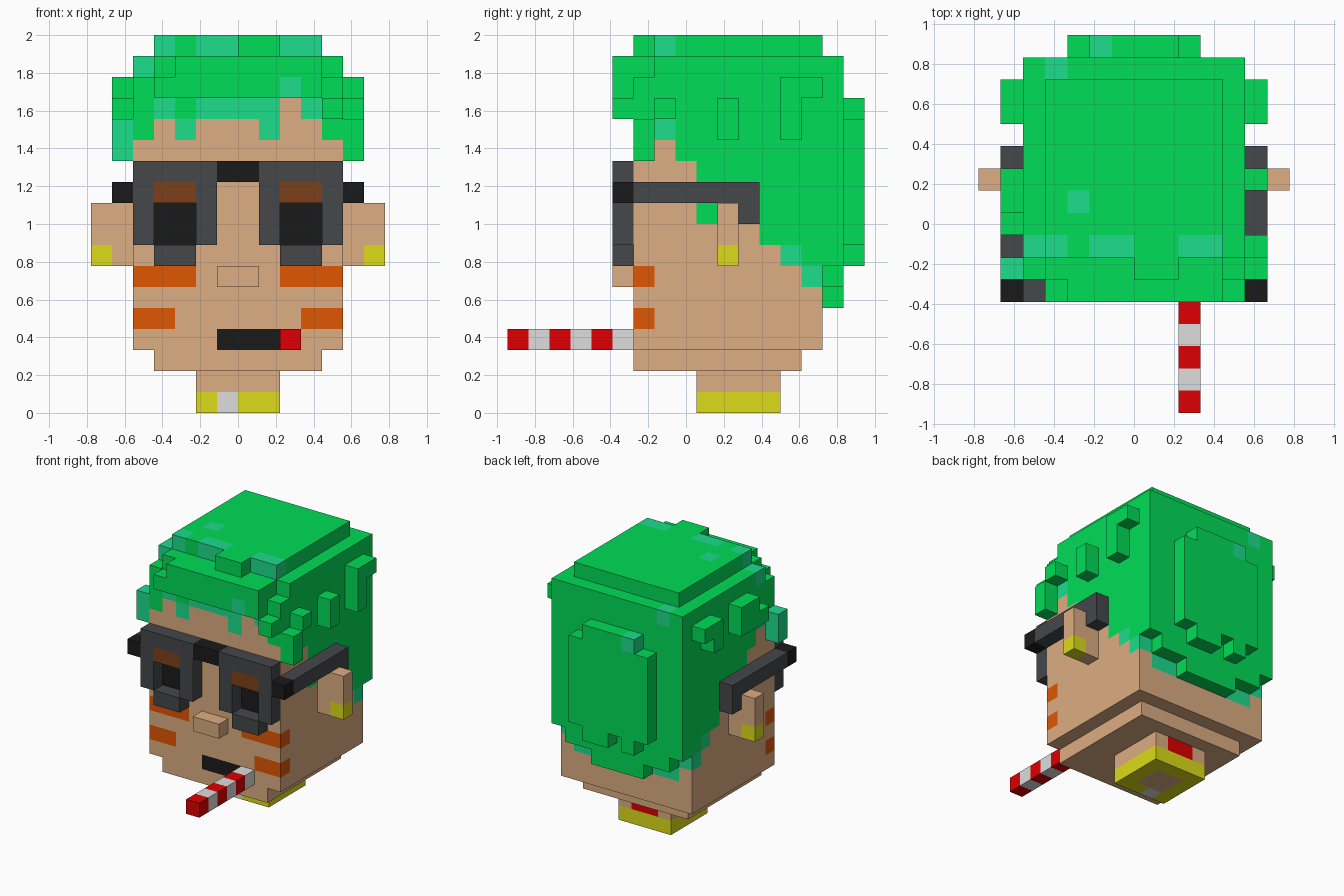
import bpy, bmesh
from math import radians

cube = bpy.data.objects.get("Cube")
if cube:
    bpy.data.objects.remove(cube, do_unlink=True)

U = 1 / 9  # size of one block


def lin(c):
    c /= 255
    return c / 12.92 if c <= 0.04045 else ((c + 0.055) / 1.055) ** 2.4


COLOURS = {
    "green": (1, 221, 87), "teal": (28, 221, 140), "skin": (221, 174, 130),
    "charcoal": (69, 71, 74), "black": (26, 26, 26), "brown": (124, 64, 25),
    "orange": (224, 87, 2), "gold": (220, 220, 25), "red": (221, 0, 2),
    "light_grey": (221, 221, 221),
}
MATS = {}
for name, rgb in COLOURS.items():
    m = bpy.data.materials.new(name)
    m.use_nodes = True
    col = (*[lin(c) for c in rgb], 1)
    m.diffuse_color = col
    bsdf = m.node_tree.nodes["Principled BSDF"]
    bsdf.inputs["Base Color"].default_value = col
    bsdf.inputs["Roughness"].default_value = 0.8
    MATS[name] = m

cells = {}  # block position -> (part, colour)


def box(part, colour, x0, x1, y0, y1, z0, z1):
    """Fill a range of blocks; later boxes overwrite earlier ones."""
    for x in range(x0, x1):
        for y in range(y0, y1):
            for z in range(z0, z1):
                cells[x, y, z] = (part, colour)


def pair(part, colour, x0, x1, *yz):
    """Fill a box and its mirror image across x = 0."""
    box(part, colour, x0, x1, *yz)
    box(part, colour, -x1, -x0, *yz)


def paint(colour, x0, x1, y0, y1, z0, z1):
    """Recolour the filled blocks in a range."""
    for (x, y, z), (part, _) in list(cells.items()):
        if x0 <= x < x1 and y0 <= y < y1 and z0 <= z < z1:
            cells[x, y, z] = (part, colour)


# Neck with collar
box("neck", "skin", -2, 2, 1, 5, 0, 2)
paint("gold", -2, 2, 1, 5, 0, 1)
paint("skin", -1, 1, 2, 4, 0, 1)
paint("light_grey", -1, 0, 1, 2, 0, 1)
paint("red", -1, 1, 4, 5, 1, 2)

# Head, chin, nose
box("head", "skin", -5, 5, -2, 7, 3, 17)
box("head", "skin", -4, 4, -2, 6, 2, 3)
box("nose", "skin", -1, 1, -3, -2, 6, 7)

# Face markings, eyes and mouth
for x0, x1, z, h, colour in [(2, 5, 6, 1, "orange"), (3, 5, 4, 1, "orange"),
                             (2, 4, 8, 2, "black")]:
    paint(colour, x0, x1, -2, -1, z, z + h)
    paint(colour, -x1, -x0, -2, -1, z, z + h)
paint("black", -1, 2, -2, -1, 3, 4)

# Hair mass: fringe along the front, hairline falling towards the back
for x, z in zip(range(-5, 5), [13, 14, 13, 14, 14, 14, 13, 15, 14, 13]):
    box("hair", "green", x, x + 1, -2, -1, z, 17)
for y, z in zip(range(-1, 7), [13, 12, 9, 9, 9, 8, 7, 6]):
    box("hair", "green", -5, 5, y, y + 1, z, 17)
for x in (-5, 4):  # stepped front corners
    del cells[x, -2, 16]

# Hair crown and front overhang
box("hair", "green", -4, 4, -1, 7, 17, 18)
box("hair", "green", 0, 2, -2, -1, 17, 18)
box("hair", "green", -4, 4, -3, -2, 15, 16)
box("hair", "green", -3, 4, -3, -2, 16, 17)
box("hair", "green", 4, 5, -3, -2, 14, 15)

# Hair back, in two layers
for half, z in [(5, 7), (4, 6), (2, 5)]:
    box("hair", "green", -half, half, 7, 8, z, 17)
box("hair", "green", -3, 3, 8, 9, 8, 14)
box("hair", "green", -2, 2, 8, 9, 8, 15)
box("hair", "green", 0, 2, 8, 9, 7, 8)
box("hair", "green", -2, -1, 8, 9, 7, 8)

# Side locks
pair("side_locks", "green", 5, 6, 5, 7, 15, 16)
pair("side_locks", "green", 5, 6, 5, 6, 14, 15)
box("side_locks", "green", 5, 6, 5, 6, 13, 14)
box("side_locks", "green", 5, 6, 2, 3, 13, 15)
box("side_locks", "green", 5, 6, -1, 0, 14, 15)
box("side_locks", "green", 5, 6, -2, -1, 12, 14)
box("side_locks", "green", -6, -5, 1, 3, 14, 16)
box("side_locks", "green", -6, -5, 0, 1, 14, 15)
box("side_locks", "teal", -6, -5, -2, -1, 12, 14)

# Teal tufts
for x0, x1, y0, y1, z in [
        (-2, 2, -2, -1, 14), (-4, -3, -2, -1, 14), (3, 4, -2, -1, 14),
        (-3, -2, -2, -1, 13), (1, 2, -2, -1, 13), (2, 3, -3, -1, 15),
        (-5, -4, -1, 0, 16), (-4, -3, -1, 0, 17), (-2, 0, -1, 0, 17),
        (2, 4, -1, 0, 17), (-3, -2, 1, 2, 17), (-4, -3, 7, 8, 16),
        (-2, -1, 8, 9, 14), (-5, 5, -1, 0, 13), (-5, 5, 5, 6, 7),
        (-5, 5, 6, 7, 6), (2, 4, 6, 7, 5), (-4, -2, 6, 7, 5)]:
    paint("teal", x0, x1, y0, y1, z, z + 1)

# Glasses: rims with open lenses and brown upper lens, bridge, hinges, arms
for x in (-5, 1):
    box("glasses", "charcoal", x, x + 4, -3, -2, 8, 12)
    box("glasses", "charcoal", x + 1, x + 3, -3, -2, 7, 8)
    box("glasses", "brown", x + 1, x + 3, -3, -2, 10, 11)
    for lx in (x + 1, x + 2):
        for z in (8, 9):
            del cells[lx, -3, z]
box("glasses", "black", -1, 1, -3, -2, 11, 12)
pair("glasses", "charcoal", 5, 6, -2, 4, 10, 11)
pair("glasses", "charcoal", 5, 6, 3, 4, 9, 10)
pair("glasses", "black", 5, 6, -3, -2, 10, 11)

# Ears with earrings
pair("ears", "skin", 5, 7, 2, 3, 7, 10)
pair("ears", "gold", 6, 7, 2, 3, 7, 8)

# Striped stick in the mouth
for i in range(6):
    box("striped_stick", "light_grey" if i % 2 else "red", 2, 3, i - 8, i - 7, 3, 4)

# Corner offsets of each block side, by outward direction
SIDES = {
    (1, 0, 0): [(1, 0, 0), (1, 1, 0), (1, 1, 1), (1, 0, 1)],
    (-1, 0, 0): [(0, 0, 0), (0, 0, 1), (0, 1, 1), (0, 1, 0)],
    (0, 1, 0): [(0, 1, 0), (0, 1, 1), (1, 1, 1), (1, 1, 0)],
    (0, -1, 0): [(0, 0, 0), (1, 0, 0), (1, 0, 1), (0, 0, 1)],
    (0, 0, 1): [(0, 0, 1), (1, 0, 1), (1, 1, 1), (0, 1, 1)],
    (0, 0, -1): [(0, 0, 0), (0, 1, 0), (1, 1, 0), (1, 0, 0)],
}


def build(part):
    """Make one object from the exposed block sides of a part."""
    mine = {c: v[1] for c, v in cells.items() if v[0] == part}
    used = sorted(set(mine.values()))
    bm = bmesh.new()
    verts = {}
    for c, colour in mine.items():
        for d, corners in SIDES.items():
            if tuple(a + b for a, b in zip(c, d)) in cells:
                continue
            quad = []
            for o in corners:
                p = tuple(a + b for a, b in zip(c, o))
                if p not in verts:
                    verts[p] = bm.verts.new((p[0] * U, (p[1] - 0.5) * U, p[2] * U))
                quad.append(verts[p])
            bm.faces.new(quad).material_index = used.index(colour)
    # Merge flat areas of one colour
    bmesh.ops.dissolve_limit(bm, angle_limit=radians(1), verts=bm.verts[:],
                             edges=bm.edges[:], delimit={'MATERIAL'})
    me = bpy.data.meshes.new(part)
    bm.to_mesh(me)
    bm.free()
    for colour in used:
        me.materials.append(MATS[colour])
    bpy.context.collection.objects.link(bpy.data.objects.new(part, me))


for part in sorted({v[0] for v in cells.values()}):
    build(part)
